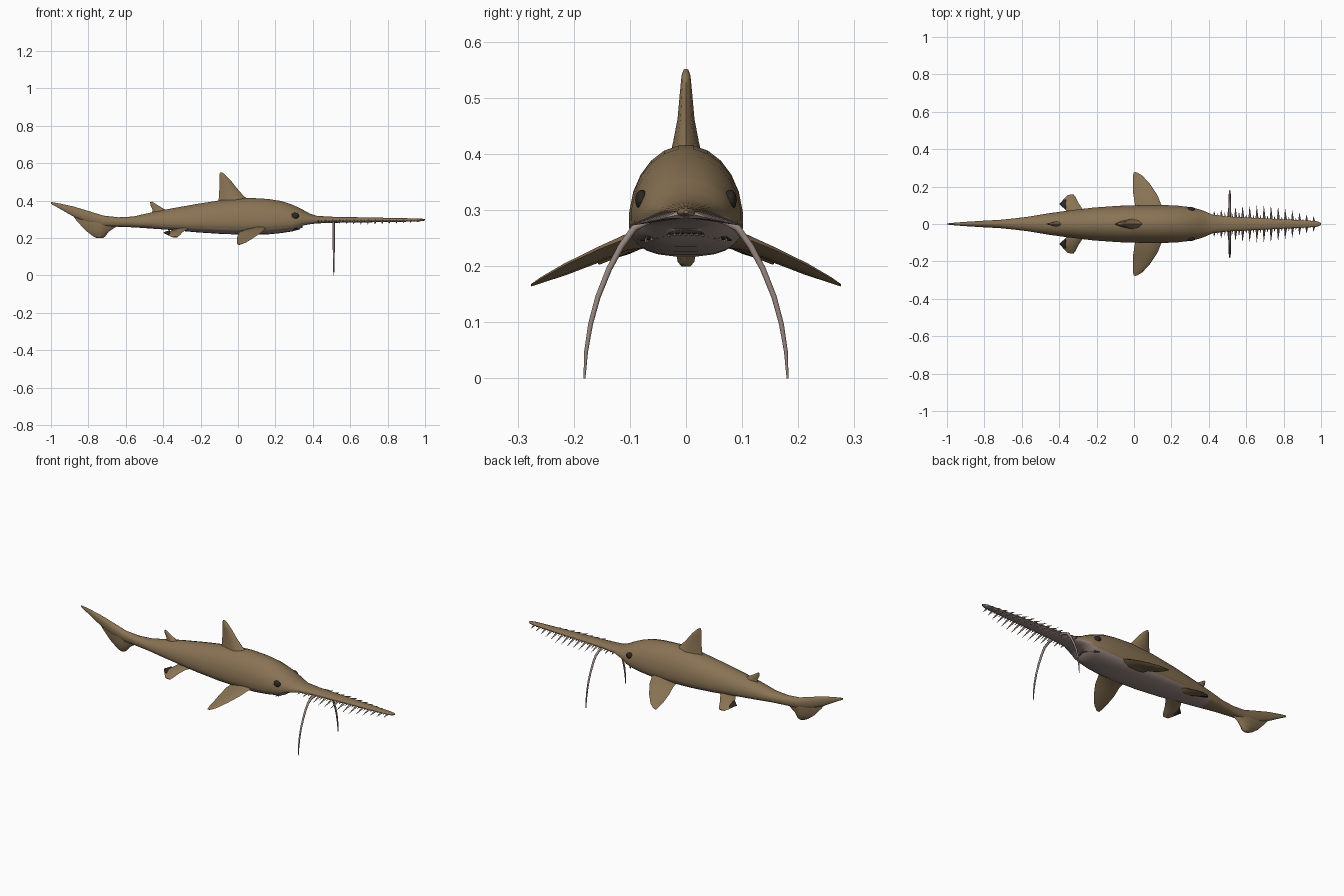
import bpy, bmesh, math
from mathutils import Vector

if "Cube" in bpy.data.objects:
    bpy.data.objects.remove(bpy.data.objects["Cube"])


def material(name, rgb):
    m = bpy.data.materials.new(name)
    m.diffuse_color = (*rgb, 1)
    m.use_nodes = True
    m.node_tree.nodes["Principled BSDF"].inputs["Base Color"].default_value = m.diffuse_color
    return m


BROWN = material("brown skin", (0.25, 0.17, 0.088))
PALE = material("pale belly", (0.32, 0.245, 0.22))
DARK = material("dark eye", (0.025, 0.02, 0.018))


def make(name, bm, mats, mirror=False, angle=40):
    """Turn a bmesh into a smooth-shaded object, optionally mirrored across y."""
    bmesh.ops.recalc_face_normals(bm, faces=bm.faces)
    me = bpy.data.meshes.new(name)
    bm.to_mesh(me)
    bm.free()
    ob = bpy.data.objects.new(name, me)
    bpy.context.collection.objects.link(ob)
    for m in mats:
        me.materials.append(m)
    bpy.ops.object.select_all(action='DESELECT')
    ob.select_set(True)
    bpy.context.view_layer.objects.active = ob
    bpy.ops.object.shade_smooth_by_angle(angle=math.radians(angle))
    if mirror:
        mod = ob.modifiers.new("Mirror", 'MIRROR')
        mod.use_axis = (False, True, False)
        mod.use_mirror_merge = False
    return ob


def loft(rings):
    """Skin a list of equal-length closed rings and cap both ends."""
    bm = bmesh.new()
    rows = [[bm.verts.new(p) for p in r] for r in rings]
    n = len(rows[0])
    for a, b in zip(rows, rows[1:]):
        for i in range(n):
            j = (i + 1) % n
            bm.faces.new((a[i], a[j], b[j], b[i]))
    bm.faces.new(rows[0])
    bm.faces.new(rows[-1])
    return bm


def fin(name, sections, normal, mirror=False, mat=BROWN):
    """Lens-shaped fin from (leading point, trailing point, half thickness)."""
    nrm = Vector(normal).normalized()
    rings = []
    for lead, trail, t in sections:
        a, b = Vector(lead), Vector(trail)
        rings.append([a] + [a.lerp(b, f) + nrm * t * k for f, k in ((.12, .65), (.4, 1), (.75, .6))]
                     + [b] + [a.lerp(b, f) - nrm * t * k for f, k in ((.75, .6), (.4, 1), (.12, .65))])
    return make(name, loft(rings), [mat], mirror, 50)


def side(x0, z0, x1, z1, t):
    """Section of an upright fin lying on the centre plane."""
    return ((x0, 0, z0), (x1, 0, z1), t)


# Body: x, half width, bottom, widest height, top
STATIONS = [
    (-1.0, .003, .383, .388, .393), (-.95, .008, .355, .370, .384),
    (-.88, .013, .315, .343, .369), (-.80, .018, .280, .315, .345),
    (-.72, .022, .262, .292, .320), (-.64, .030, .260, .287, .311),
    (-.56, .040, .257, .285, .315), (-.46, .057, .250, .284, .338),
    (-.36, .071, .243, .282, .358), (-.22, .088, .230, .282, .383),
    (-.08, .098, .221, .280, .405), (.06, .102, .217, .280, .416),
    (.16, .102, .219, .280, .410), (.23, .099, .226, .282, .399),
    (.29, .092, .235, .284, .379), (.33, .084, .246, .287, .361),
    (.345, .080, .266, .290, .353), (.38, .068, .273, .293, .333),
    (.42, .050, .278, .296, .319), (.50, .040, .281, .297, .314),
    (.70, .030, .284, .297, .310), (.90, .020, .287, .297, .306),
    (.97, .016, .289, .297, .304), (.99, .011, .291, .297, .303),
    (1.0, .004, .294, .297, .300)]
N = 24


def body_ring(x, w, bot, mid, top):
    ring = []
    for i in range(N):
        a = 2 * math.pi * (i + .5) / N
        c, s = math.cos(a), math.sin(a)
        if s > 0:
            ring.append((x, w * c, mid + (top - mid) * s))
        else:  # flatter underside
            ring.append((x, w * math.copysign(abs(c) ** .75, c), mid - (mid - bot) * abs(s) ** .8))
    return ring


bm = loft([body_ring(*s) for s in STATIONS])
bmesh.ops.recalc_face_normals(bm, faces=bm.faces)
for f in bm.faces:
    f.material_index = int(f.normal.z < -.4 and f.calc_center_median().x > -.42)
make("body", bm, [BROWN, PALE])

# Upright fins
fin("dorsal_fin", [side(.07, .395, -.11, .385, .030), side(.03, .425, -.102, .415, .023),
                   side(-.005, .465, -.100, .460, .015), side(-.04, .510, -.100, .505, .011),
                   side(-.07, .540, -.099, .538, .008), side(-.086, .551, -.096, .550, .004)], (0, 1, 0))
fin("second_dorsal_fin", [side(-.37, .340, -.46, .330, .016), side(-.41, .364, -.457, .352, .010),
                          side(-.44, .382, -.468, .375, .006), side(-.46, .395, -.470, .392, .003)], (0, 1, 0))
fin("lower_tail_lobe", [side(-.60, .285, -.90, .345, .016), side(-.655, .258, -.865, .295, .020),
                        side(-.69, .235, -.815, .240, .020), side(-.712, .206, -.777, .211, .015),
                        side(-.725, .199, -.755, .200, .008)], (0, 1, 0))

# Paired fins
fin("pectoral_fins", [((.17, .06, .258), (.01, .06, .238), .016), ((.145, .105, .250), (.004, .11, .230), .014),
                      ((.125, .155, .230), (-.004, .16, .206), .011), ((.085, .215, .202), (-.006, .215, .184), .008),
                      ((.045, .258, .178), (-.006, .255, .172), .005), ((.015, .276, .166), (-.002, .276, .165), .002)],
    (0, .42, .9), True)
fin("pelvic_fins", [((-.24, .045, .255), (-.35, .045, .245), .012), ((-.275, .08, .245), (-.365, .075, .235), .010),
                    ((-.295, .11, .232), (-.398, .106, .228), .008), ((-.31, .14, .216), (-.372, .138, .213), .006),
                    ((-.322, .157, .205), (-.355, .155, .205), .003)], (0, .45, .9), True)
fin("pelvic_fin_notches", [((-.362, .082, .237), (-.370, .080, .236), .006), ((-.362, .106, .230), (-.400, .106, .228), .009),
                           ((-.362, .128, .220), (-.378, .130, .218), .006)], (0, .45, .9), True, DARK)

# Eyes
bm = bmesh.new()
bmesh.ops.create_uvsphere(bm, u_segments=16, v_segments=10, radius=.021)
for v in bm.verts:
    v.co = Vector((v.co.x, v.co.y * .55, v.co.z * .85)) + Vector((.305, .079, .318))
make("eyes", bm, [DARK], True)


def spike(bm, base, tip, r, flat=1.0):
    """Four-sided tapered tooth from base to tip."""
    base, tip = Vector(base), Vector(tip)
    q = (tip - base).to_track_quat('Z', 'Y')
    ring = [bm.verts.new(base + q @ Vector((r * c, r * s * flat, 0)))
            for c, s in ((1, 0), (0, 1), (-1, 0), (0, -1))]
    t = bm.verts.new(tip)
    bm.faces.new(ring)
    for i in range(4):
        bm.faces.new((ring[i], ring[(i + 1) % 4], t))


# Saw teeth: long ones with short ones between
bm = bmesh.new()
for i in range(29):
    x = .43 + i * .019
    edge = .046 - .055 * (x - .43)
    reach = min(.07 + .2 * (x - .43), .1, .1 - .27 * (x - .75))
    if i % 2:
        reach = edge + (reach - edge) * (.5 if x < .6 else .25)
    spike(bm, (x, edge - .012, .293), (x - .002, reach, .293 - .3 * (reach - edge)), .009 if i % 2 == 0 else .006)
make("saw_teeth", bm, [PALE], True, 20)


# Mouth line with small teeth
def mouth(y):
    k = (y / .08) ** 2
    return Vector((.341 - .045 * k, y, .262 - .016 * k))


def tube(name, pts, radii, mat):
    cu = bpy.data.curves.new(name, 'CURVE')
    cu.dimensions = '3D'
    cu.bevel_depth = 1
    cu.bevel_resolution = 1
    cu.use_fill_caps = True
    sp = cu.splines.new('POLY')
    sp.points.add(len(pts) - 1)
    for p, co, r in zip(sp.points, pts, radii):
        p.co = (*co, 1)
        p.radius = r
    cu.materials.append(mat)
    bpy.context.collection.objects.link(bpy.data.objects.new(name, cu))


ys = [-.08 + .016 * i for i in range(11)]
tube("mouth_line", [mouth(y) for y in ys], [.002] + [.005] * 9 + [.002], DARK)
bm = bmesh.new()
for i in range(15):
    p = mouth(-.07 + .01 * i)
    spike(bm, p + Vector((0, 0, -.006)), p + Vector((.005, 0, .006)), .004)
make("mouth_teeth", bm, [PALE], False, 20)

# Barbels hanging from the saw
BARBEL = [(.030, .289), (.06, .284), (.092, .268), (.115, .236), (.137, .195),
          (.157, .145), (.170, .097), (.178, .048), (.181, 0)]
for label, s in (("left", 1), ("right", -1)):
    tube(label + "_barbel", [(.512, s * y, z) for y, z in BARBEL],
         [.007, .007, .007, .0065, .006, .0055, .005, .004, .002], PALE)
